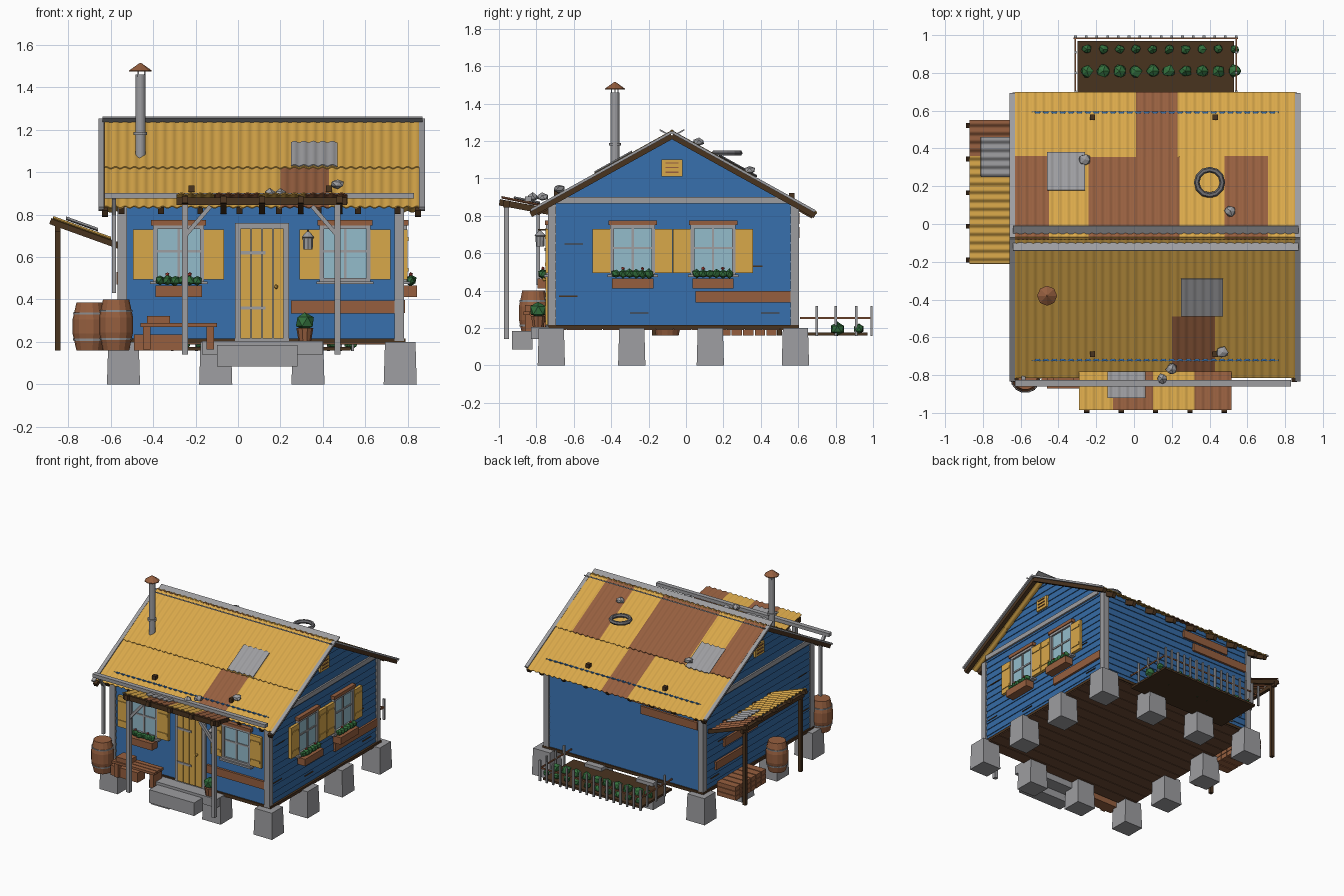
import bpy, bmesh, math, random
from mathutils import Matrix, Vector

random.seed(4)
if "Cube" in bpy.data.objects:
    bpy.data.objects.remove(bpy.data.objects["Cube"])


def material(name, code):
    rgb = [int(code[i:i + 2], 16) / 255 for i in (0, 2, 4)]
    col = [c / 12.92 if c < 0.04 else ((c + 0.055) / 1.055) ** 2.4 for c in rgb] + [1]
    m = bpy.data.materials.new(name)
    m.use_nodes = True
    m.diffuse_color = col
    m.node_tree.nodes["Principled BSDF"].inputs["Base Color"].default_value = col
    return m


BLUE = material("blue paint", "356ba6")
YELLOW = material("yellow paint", "d9a84a")
BROWN = material("rust brown", "965f3f")
DARK = material("dark timber", "49331f")
FLOOR = material("floor boards", "6e4b35")
GREY = material("weathered grey", "9d9da0")
RUBBER = material("worn rubber", "6c6c70")
GLASS = material("window glass", "94bccb")
GREEN = material("leaf green", "33703d")
RED = material("flower red", "b5473c")


def finish(name, bm, mat):
    bmesh.ops.recalc_face_normals(bm, faces=bm.faces)
    me = bpy.data.meshes.new(name)
    bm.to_mesh(me)
    bm.free()
    me.materials.append(mat)
    ob = bpy.data.objects.new(name, me)
    bpy.context.scene.collection.objects.link(ob)
    return ob


def box(name, x, y, z, mat, M=Matrix(), taper=1):
    bm = bmesh.new()
    bmesh.ops.create_cube(bm, size=1)
    for v in bm.verts:
        k = taper if v.co.z > 0 else 1
        v.co = M @ Vector(((x[0] + x[1]) / 2 + v.co.x * k * (x[1] - x[0]),
                           (y[0] + y[1]) / 2 + v.co.y * k * (y[1] - y[0]),
                           (z[0] + z[1]) / 2 + v.co.z * (z[1] - z[0])))
    return finish(name, bm, mat)


def beam(name, p, q, w, h, mat):
    p, q = Vector(p), Vector(q)
    M = Matrix.Translation((p + q) / 2) @ (q - p).to_track_quat('Y', 'Z').to_matrix().to_4x4()
    L = (q - p).length / 2
    return box(name, (-w / 2, w / 2), (-L, L), (-h / 2, h / 2), mat, M)


def lathe(name, profile, loc, mat, n=14):
    bm = bmesh.new()
    rings = [[bm.verts.new((loc[0] + r * math.cos(math.tau * i / n),
                            loc[1] + r * math.sin(math.tau * i / n), loc[2] + z))
              for i in range(n)] for r, z in profile]
    for a, b in zip(rings, rings[1:]):
        for i in range(n):
            bm.faces.new((a[i], a[i - 1], b[i - 1], b[i]))
    bm.faces.new(rings[0])
    bm.faces.new(rings[-1])
    return finish(name, bm, mat)


def blob(name, loc, r, mat, squash=1):
    bm = bmesh.new()
    bmesh.ops.create_icosphere(bm, subdivisions=1, radius=r)
    for v in bm.verts:
        v.co *= random.uniform(0.8, 1.15)
        v.co = Vector(loc) + Vector((v.co.x, v.co.y, v.co.z * squash))
    return finish(name, bm, mat)


def sheet(name, u, w, height, mat, lift=0, swap=False, amp=0.004):
    # corrugated sheet: waves run across u, slope follows w
    bm = bmesh.new()
    n = max(2, round((u[1] - u[0]) / 0.0055))
    rows = []
    for i in range(n + 1):
        a = u[0] + (u[1] - u[0]) * i / n
        wave = amp * math.cos(math.tau * a / 0.0444) + lift
        rows.append([bm.verts.new((b, a, height(b) + wave) if swap else (a, b, height(b) + wave)) for b in w])
    for a, b in zip(rows, rows[1:]):
        bm.faces.new((a[0], b[0], b[1], a[1]))
    ob = finish(name, bm, mat)
    ob.data.shade_smooth()
    ob.modifiers.new("thickness", 'SOLIDIFY').thickness = 0.005
    ob.modifiers.new("crisp_rim", 'EDGE_SPLIT').split_angle = 0.9


# wall frames: u along the wall, v outwards, z up
def frame(u, v, origin):
    return Matrix(((u[0], v[0], 0, origin[0]), (u[1], v[1], 0, origin[1]), (0, 0, 1, 0), (0, 0, 0, 1)))


FRONT = frame((1, 0), (0, -1), (0, -0.72))
BACK = frame((1, 0), (0, 1), (0, 0.59))
RIGHT = frame((0, 1), (1, 0), (0.77, 0))
LEFT = frame((0, 1), (-1, 0), (-0.555, 0))
RIDGE, APEX, SLOPE = -0.075, 1.248, 0.555


def roof_z(y):
    return APEX - SLOPE * abs(y - RIDGE)


def siding(name, M, u0, u1, top, gable):
    bm = bmesh.new()
    z = 0.2
    while z < top - 0.01:
        z2 = min(z + 0.05, top)
        loop = []
        for zz, v in ((z, -0.003), (z, 0.006), (z2, 0)):
            half = (APEX - 0.022 - zz) / SLOPE if gable else 9
            loop.append([bm.verts.new(M @ Vector((e, v, zz)))
                         for e in (max(u0, RIDGE - half), min(u1, RIDGE + half))])
        for a, b in zip(loop, loop[1:]):
            bm.faces.new((a[0], a[1], b[1], b[0]))
        z = z2
    return finish(name, bm, BLUE)


# floor, footings and walls
box("floor_frame", (-0.57, 0.79), (-0.735, 0.605), (0.194, 0.215), DARK)
for k in range(14):
    y = -0.73 + k * 0.095
    box("floor_board", (-0.565, 0.785), (y, y + 0.091), (0.188, 0.196), FLOOR)
for i, x in enumerate((-0.54, -0.105, 0.33, 0.765)):
    for j, y in enumerate((-0.72, -0.29, 0.13, 0.585)):
        if i in (0, 3) or j in (0, 3):
            box("footing", (x - 0.078, x + 0.078), (y - 0.073, y + 0.073), (0, 0.2), GREY, taper=0.92)
siding("front_siding", FRONT, -0.555, 0.77, 0.875, False)
siding("back_siding", BACK, -0.555, 0.77, 0.865, False)
siding("right_siding", RIGHT, -0.72, 0.59, 1.222, True)
siding("left_siding", LEFT, -0.72, 0.59, 1.222, True)
for y in (-0.72, 0.59):
    box("wall_plate", (-0.54, 0.765), (y - 0.006, y + 0.006), (0.84, roof_z(y) + 0.002), BLUE)
for x in (-0.546, 0.761):
    for y in (-0.717, 0.582):
        box("corner_trim", (x - 0.022, x + 0.022), (y - 0.022, y + 0.022), (0.205, 0.86), GREY)
for M in (LEFT, RIGHT):
    box("gable_band", (-0.69, 0.54), (0, 0.018), (0.865, 0.9), GREY, M)
    box("gable_vent", (-0.13, -0.02), (0, 0.018), (1.01, 1.1), YELLOW, M)
    for k in range(3):
        box("vent_slat", (-0.11, -0.04), (0.015, 0.024), (1.03 + k * 0.025, 1.036 + k * 0.025), BROWN, M)

# patch boards and cracks
for M, u, z in ((FRONT, (0.25, 0.74), 0.365), (RIGHT, (0.05, 0.56), 0.367), (BACK, (-0.52, -0.04), 0.71),
                (BACK, (-0.35, 0.05), 0.785), (LEFT, (-0.05, 0.35), 0.5), (LEFT, (0.1, 0.45), 0.36)):
    box("patch_board", u, (0, 0.018), (z - 0.03, z + 0.03), BROWN, M)
for u, z in ((-0.6, 0.65), (-0.63, 0.37), (-0.25, 0.28), (0.36, 0.53), (0.45, 0.28)):
    for M in (RIGHT, LEFT):
        box("crack", (u - 0.05, u + 0.05), (0, 0.008), (z - 0.003, z + 0.003), DARK, M)


def plants(M, u0, u1, v, z, n):
    for k in range(n):
        u = u0 + (u1 - u0) * (k + 0.5) / n
        p = M @ Vector((u, v, z))
        blob("flower_leaves", p, 0.026, GREEN)
        if k % 3 == 1:
            blob("flower", p + Vector((0, 0, 0.028)), 0.01, RED)


def window(M, c, flowers):
    box("glass", (c - 0.102, c + 0.102), (0, 0.014), (0.497, 0.737), GLASS, M)
    for s in (-1, 1):
        box("window_jamb", (c + s * 0.11 - 0.01, c + s * 0.11 + 0.01), (0, 0.026), (0.485, 0.75), GREY, M)
        e = c + s * 0.167
        box("shutter", (e - 0.047, e + 0.047), (0.008, 0.03), (0.495, 0.73), YELLOW, M)
        for z in (0.54, 0.685):
            box("shutter_batten", (e - 0.04, e + 0.04), (0.03, 0.035), (z - 0.009, z + 0.009), YELLOW, M)
    for z in (0.492, 0.742):
        box("window_rail", (c - 0.12, c + 0.12), (0, 0.028), (z - 0.009, z + 0.009), GREY, M)
    box("mullion", (c - 0.006, c + 0.006), (0, 0.02), (0.5, 0.735), GREY, M)
    box("muntin", (c - 0.1, c + 0.1), (0, 0.02), (0.622, 0.634), GREY, M)
    box("window_header", (c - 0.13, c + 0.13), (0, 0.035), (0.75, 0.775), BROWN, M)
    box("window_sill", (c - 0.135, c + 0.135), (0, 0.04), (0.472, 0.486), GREY, M)
    if flowers:
        box("planter", (c - 0.11, c + 0.11), (0.01, 0.075), (0.412, 0.465), BROWN, M)
        plants(M, c - 0.105, c + 0.105, 0.045, 0.49, 6)


window(FRONT, -0.28, True)
window(FRONT, 0.505, False)
window(RIGHT, -0.285, True)
window(RIGHT, 0.145, True)

# door and steps
box("door_frame", (-0.015, 0.24), (0, 0.02), (0.205, 0.76), GREY, FRONT)
for k in range(4):
    x = 0.012 + k * 0.0515
    box("door_plank", (x, x + 0.048), (0.01, 0.03), (0.215, 0.735), YELLOW, FRONT)
for z in (0.36, 0.62):
    box("door_hinge", (0.012, 0.13), (0.028, 0.036), (z - 0.008, z + 0.008), GREY, FRONT)
blob("door_knob", (0.18, -0.758, 0.46), 0.011, YELLOW)
box("upper_step", (-0.17, 0.4), (-0.83, -0.72), (0.14, 0.205), GREY)
box("lower_step", (-0.1, 0.28), (-0.93, -0.82), (0.085, 0.185), GREY)

# roof sheets: x range, y range, colour, lift
E0, E1 = -0.63, 0.855
for x, y, mat, lift in (
        ((E0, E1), (-0.49, -0.07), YELLOW, 0.006), ((E0, 0.2), (-0.815, -0.47), YELLOW, 0),
        ((0.2, 0.43), (-0.815, -0.47), BROWN, 0), ((0.43, E1), (-0.815, -0.47), YELLOW, 0),
        ((0.25, 0.47), (-0.49, -0.29), GREY, 0.016), ((E0, -0.45), (-0.08, 0.36), BROWN, 0.006),
        ((-0.45, -0.24), (-0.08, 0.36), YELLOW, 0.006), ((-0.24, 0.24), (-0.08, 0.355), BROWN, 0.006),
        ((0.24, 0.48), (-0.08, 0.36), YELLOW, 0.006), ((0.48, 0.71), (-0.08, 0.36), BROWN, 0.006),
        ((0.71, E1), (-0.08, 0.36), YELLOW, 0.006), ((E0, 0.01), (0.34, 0.7), YELLOW, 0),
        ((0.01, 0.23), (0.34, 0.7), BROWN, 0), ((0.23, E1), (0.34, 0.7), YELLOW, 0),
        ((-0.46, -0.26), (0.18, 0.38), GREY, 0.018)):
    s = 1 if y[1] > 0 else -1
    sheet("roof_sheet", x, y, lambda b, s=s: APEX - SLOPE * s * (b - RIDGE), mat, lift)
# upturned ridge strips and gable edges
for s in (-1, 1):
    M = Matrix.Translation((0, RIDGE + s * 0.045, 1.248)) @ Matrix.Rotation(s * math.atan(SLOPE), 4, 'X')
    box("ridge_strip", (-0.64, 0.87), (-0.024, 0.024), (-0.004, 0.004), GREY, M)
for x, inner in ((-0.645, 0.018), (0.867, -0.018)):
    for y in (-0.83, 0.69):
        beam("barge_board", (x, y, roof_z(y)), (x, RIDGE, APEX), 0.028, 0.014, GREY)
        beam("edge_rafter", (x + inner, y, roof_z(y) - 0.022), (x + inner, RIDGE, APEX - 0.022), 0.03, 0.03, DARK)
for k in range(8):
    x = -0.55 + k * 0.186
    for y, y2 in ((-0.8, -0.66), (0.68, 0.54)):
        beam("rafter_tail", (x, y, roof_z(y) - 0.028), (x, y2, roof_z(y2) - 0.028), 0.028, 0.035, DARK)
for x, y in ((-0.22, 0.565), (0.43, 0.565), (-0.22, -0.69), (0.43, -0.69)):
    box("roof_block", (x - 0.014, x + 0.014), (y - 0.015, y + 0.015), (roof_z(y), roof_z(y) + 0.03), DARK)

# gutter and downspout
box("gutter", (-0.63, 0.83), (-0.86, -0.825), (0.876, 0.902), GREY)
for p, q in (((-0.585, -0.84, 0.88), (-0.585, -0.79, 0.8)), ((-0.585, -0.79, 0.81), (-0.585, -0.79, 0.43))):
    beam("downspout", p, q, 0.02, 0.02, GREY)

# chimney
lathe("chimney_pipe", [(0.024, 1.05), (0.024, 1.46)], (-0.46, -0.38, 0), GREY)
lathe("chimney_collar", [(0.032, 1.175), (0.032, 1.19)], (-0.46, -0.38, 0), GREY)
lathe("chimney_hood", [(0.053, 1.475), (0.053, 1.48), (0.004, 1.515)], (-0.46, -0.38, 0), BROWN, 8)
for a in range(3):
    x, y = -0.46 + 0.02 * math.cos(a * 2.1), -0.38 + 0.02 * math.sin(a * 2.1)
    box("hood_strut", (x - 0.003, x + 0.003), (y - 0.003, y + 0.003), (1.45, 1.48), GREY)

# tyre and stones holding the roof down
bpy.ops.mesh.primitive_torus_add(major_radius=0.068, minor_radius=0.015, major_segments=12, minor_segments=6,
                                 location=(0.4, 0.22, 1.135))
bpy.context.object.name = "roof_tyre"
bpy.context.object.data.materials.append(RUBBER)
for x, y, z in ((-0.26, 0.34, 1.045), (0.51, 0.07, 1.195), (0.47, -0.68, 0.945),
                (0.2, -0.77, 0.9), (0.15, -0.82, 0.9)):
    blob("stone", (x, y, z), 0.033, GREY, 0.7)


# porch canopy
def porch_z(y):
    return 0.862 - 0.2 * (y + 0.79)


for x, mat in (((-0.29, -0.11), YELLOW), ((-0.11, 0.1), BROWN), ((0.1, 0.32), YELLOW), ((0.32, 0.515), BROWN)):
    sheet("porch_sheet", x, (-0.985, -0.78), porch_z, mat)
sheet("porch_patch", (-0.14, 0.06), (-0.92, -0.78), porch_z, GREY, 0.012)
for k in range(5):
    x = -0.25 + k * 0.182
    beam("porch_rafter", (x, -0.998, 0.872), (x, -0.72, 0.82), 0.028, 0.034, DARK)
box("porch_beam", (-0.29, 0.515), (-0.975, -0.945), (0.845, 0.882), DARK)
for x, s in ((-0.25, 1), (0.47, -1)):
    box("porch_post", (x - 0.014, x + 0.014), (-0.974, -0.946), (0.14, 0.85), GREY)
    beam("porch_brace", (x, -0.96, 0.7), (x + s * 0.12, -0.96, 0.84), 0.02, 0.02, GREY)


# side awning
def awning_z(x):
    return 0.69 - 0.36 * (x + 0.6)


for name, y, x, mat, lift in (("awning_sheet", (-0.21, 0.36), (-0.87, -0.6), YELLOW, 0),
                              ("awning_sheet", (0.36, 0.55), (-0.87, -0.6), BROWN, 0),
                              ("awning_patch", (0.25, 0.46), (-0.81, -0.66), GREY, 0.02)):
    sheet(name, y, x, awning_z, mat, lift, True, 0.006)
for k in range(5):
    y = -0.19 + k * 0.178
    beam("awning_rafter", (-0.885, y, 0.77), (-0.56, y, 0.653), 0.025, 0.03, DARK)
box("awning_beam", (-0.862, -0.838), (-0.2, 0.54), (0.72, 0.75), DARK)
for y in (-0.17, 0.5):
    box("awning_post", (-0.863, -0.837), (y - 0.013, y + 0.013), (0.16, 0.73), DARK)

# barrels, firewood, bench and lantern
for x, y, h in ((-0.575, -0.815, 0.24), (-0.7, -0.1, 0.225)):
    lathe("barrel", [(0.062, 0), (0.08, h * 0.35), (0.08, h * 0.65), (0.062, h)], (x, y, 0.16), BROWN)
    for t in (0.2, 0.75):
        lathe("barrel_hoop", [(0.076, h * t), (0.078, h * t + 0.01)], (x, y, 0.16), GREY)
for r in range(3):
    for k in range(6):
        y = 0.12 + k * 0.062
        box("firewood", (-0.76, -0.6), (y, y + 0.055), (0.16 + r * 0.036, 0.192 + r * 0.036), BROWN)
for k in range(3):
    y = -0.87 + k * 0.04
    box("bench_slat", (-0.46, -0.1), (y, y + 0.035), (0.27, 0.288), BROWN)
for x in (-0.43, -0.13):
    box("bench_leg", (x - 0.018, x + 0.018), (-0.86, -0.76), (0.165, 0.27), BROWN)
box("bench_crate", (-0.43, -0.32), (-0.86, -0.77), (0.288, 0.322), BROWN)
box("bench_chest", (-0.49, -0.26), (-0.84, -0.75), (0.16, 0.235), BROWN)
lathe("lantern", [(0.022, 0.635), (0.025, 0.69), (0.03, 0.695), (0.006, 0.72)], (0.33, -0.78, 0), GREY, 8)
beam("lantern_arm", (0.33, -0.72, 0.725), (0.33, -0.79, 0.725), 0.01, 0.01, DARK)
lathe("flower_pot", [(0.03, 0.205), (0.04, 0.265)], (0.315, -0.79, 0), BROWN, 10)
blob("pot_plant", (0.315, -0.79, 0.295), 0.045, GREEN)

# vegetable bed and fence
box("garden_bed", (-0.3, 0.53), (0.6, 0.97), (0.16, 0.176), DARK)
for k in range(10):
    for y, r in ((0.81, 0.036), (0.925, 0.027)):
        blob("vegetable", (-0.25 + k * 0.087, y, 0.195), r, GREEN)
for k in range(16):
    x = -0.31 + k * 0.0567
    box("fence_picket", (x - 0.007, x + 0.007), (0.986, 0.998), (0.158, 0.318), GREY)
box("fence_rail", (-0.32, 0.55), (0.98, 0.987), (0.249, 0.259), BROWN)
for x in (-0.31, 0.542):
    box("side_rail", (x - 0.004, x + 0.004), (0.61, 0.985), (0.249, 0.259), BROWN)
    for y in (0.7, 0.8, 0.91):
        box("side_picket", (x - 0.006, x + 0.006), (y - 0.007, y + 0.007), (0.158, 0.318), GREY)
